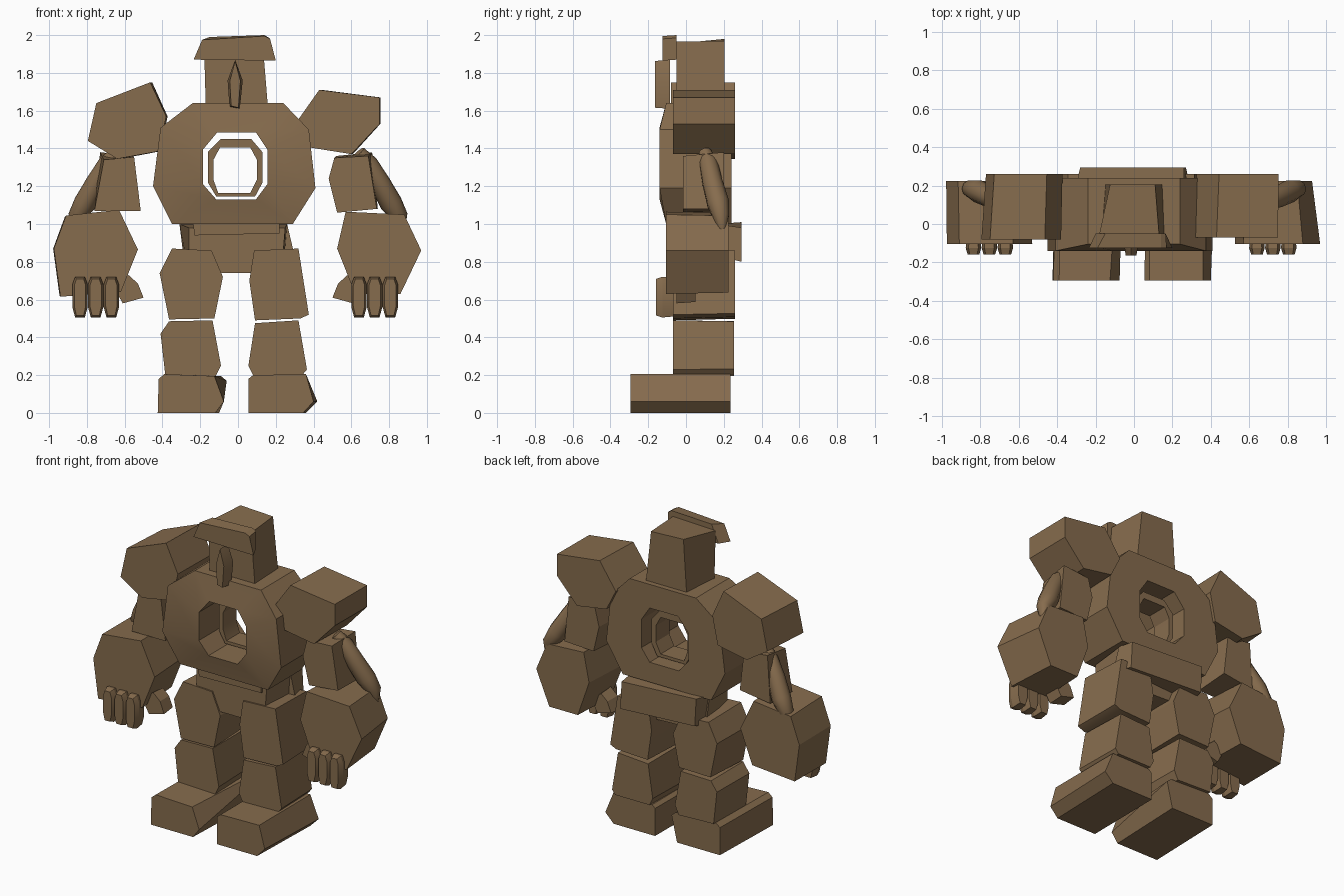
import bpy, bmesh, math
from mathutils import Vector

stone = bpy.data.materials.new("brown_stone")
stone.diffuse_color = (0.24, 0.15, 0.075, 1)


def finish(name, bm, smooth=25):
    bmesh.ops.recalc_face_normals(bm, faces=bm.faces)
    me = bpy.data.meshes.new(name)
    bm.to_mesh(me)
    bm.free()
    me.materials.append(stone)
    ob = bpy.data.objects.new(name, me)
    bpy.context.collection.objects.link(ob)
    bpy.ops.object.select_all(action='DESELECT')
    bpy.context.view_layer.objects.active = ob
    ob.select_set(True)
    bpy.ops.object.shade_smooth_by_angle(angle=math.radians(smooth))
    return ob


def block(name, front, y0, y1, back=None):
    """Rough block: a front outline (x, z) joined to a back outline."""
    bm = bmesh.new()
    f = [bm.verts.new((x, y0, z)) for x, z in front]
    b = [bm.verts.new((x, y1, z)) for x, z in (back or front)]
    n = len(f)
    bm.faces.new(f)
    bm.faces.new(b[::-1])
    for i in range(n):
        j = (i + 1) % n
        bm.faces.new((f[i], f[j], b[j], b[i]))
    return finish(name, bm)


def shaped(pts, sx=1.0, sz=1.0, dx=0.0, dz=0.0):
    """Outline scaled about its centre and shifted."""
    cx = sum(p[0] for p in pts) / len(pts)
    cz = sum(p[1] for p in pts) / len(pts)
    return [(cx + (x - cx) * sx + dx, cz + (z - cz) * sz + dz) for x, z in pts]


def ring(name, outer, inner, y0, y1, chamfer=0.0):
    """Pierced slab; top and bottom edges may lean back at the front."""
    bm = bmesh.new()
    zs = [p[1] for p in outer]
    lean = [chamfer if z in (min(zs), max(zs)) else 0 for z in zs]
    loops = [
        [bm.verts.new((x, y0 + l, z)) for (x, z), l in zip(outer, lean)],
        [bm.verts.new((x, y1, z)) for x, z in outer],
        [bm.verts.new((x, y1, z)) for x, z in inner],
        [bm.verts.new((x, y0, z)) for x, z in inner],
    ]
    n = len(outer)
    for k in range(4):
        a, b = loops[k], loops[(k + 1) % 4]
        for i in range(n):
            j = (i + 1) % n
            bm.faces.new((a[i], a[j], b[j], b[i]))
    return finish(name, bm)


def tube(name, path, sides=10):
    """Smooth tapered tube along (x, y, z, radius) points."""
    bm = bmesh.new()
    rings = []
    for i, p in enumerate(path):
        c = Vector(p[:3])
        d = Vector(path[min(i + 1, len(path) - 1)][:3]) - Vector(path[max(i - 1, 0)][:3])
        q = d.to_track_quat('Z', 'Y')
        rings.append([bm.verts.new(c + q @ Vector((p[3] * math.cos(t), p[3] * math.sin(t), 0)))
                      for t in (2 * math.pi * k / sides for k in range(sides))])
    for a, b in zip(rings, rings[1:]):
        for i in range(sides):
            j = (i + 1) % sides
            bm.faces.new((a[i], a[j], b[j], b[i]))
    bm.faces.new(rings[0])
    bm.faces.new(rings[-1])
    finish(name, bm, 50)


# torso with a pierced core
ring("torso",
     [(-0.24, 1.64), (0.24, 1.64), (0.375, 1.50), (0.41, 1.19),
      (0.29, 1.0), (-0.35, 1.0), (-0.45, 1.20), (-0.41, 1.51)],
     [(-0.11, 1.485), (0.095, 1.485), (0.155, 1.395), (0.155, 1.21),
      (0.095, 1.13), (-0.115, 1.13), (-0.185, 1.21), (-0.185, 1.395)],
     -0.14, 0.24, 0.035)
ring("core_ring",
     [(-0.09, 1.45), (0.07, 1.45), (0.13, 1.38), (0.13, 1.22),
      (0.09, 1.145), (-0.115, 1.145), (-0.16, 1.22), (-0.16, 1.38)],
     [(-0.095, 1.405), (0.065, 1.405), (0.10, 1.34), (0.10, 1.235),
      (0.065, 1.165), (-0.105, 1.165), (-0.13, 1.235), (-0.13, 1.34)],
     0.03, 0.17)

# head, brow and nose
block("head", [(-0.18, 1.955), (0.13, 1.965), (0.16, 1.6), (-0.17, 1.6)], -0.05, 0.205,
      [(-0.125, 1.98), (0.11, 1.97), (0.15, 1.6), (-0.15, 1.6)])
block("brow", [(-0.19, 1.975), (0.14, 1.995), (0.17, 1.98), (0.20, 1.865), (-0.235, 1.87)],
      -0.125, -0.05,
      [(-0.15, 1.99), (0.14, 2.0), (0.165, 1.985), (0.165, 1.87), (-0.2, 1.875)])
nose = [(-0.015, 1.87), (0.025, 1.76), (0.01, 1.61), (-0.045, 1.62), (-0.055, 1.76)]
block("nose", shaped(nose, 0.7, 0.95), -0.165, -0.085, nose)

# shoulders
shoulder_l = [(-0.465, 1.75), (-0.75, 1.64), (-0.795, 1.44), (-0.64, 1.345), (-0.42, 1.385), (-0.38, 1.57)]
shoulder_r = [(0.43, 1.71), (0.75, 1.67), (0.75, 1.53), (0.60, 1.37), (0.38, 1.405), (0.31, 1.54)]
block("left_shoulder", shoulder_l, -0.08, 0.26, shaped(shoulder_l, 0.96, 1, 0.015))
block("right_shoulder", shoulder_r, -0.07, 0.26, shaped(shoulder_r, 0.97, 1, 0.01))

# upper arms
block("left_upper_arm", [(-0.71, 1.34), (-0.55, 1.355), (-0.515, 1.07), (-0.76, 1.07)], -0.015, 0.2,
      [(-0.73, 1.38), (-0.56, 1.36), (-0.53, 1.1), (-0.75, 1.07)])
block("right_upper_arm", [(0.51, 1.35), (0.69, 1.36), (0.735, 1.08), (0.525, 1.06), (0.48, 1.24)], -0.015, 0.2,
      [(0.52, 1.36), (0.71, 1.38), (0.74, 1.08), (0.53, 1.07), (0.49, 1.24)])

# hands: tendon, fist, three fingers and thumb on each side
fist_l = [(-0.91, 1.045), (-0.63, 1.075), (-0.53, 0.865), (-0.62, 0.64), (-0.94, 0.615), (-0.975, 0.87)]
fist_r = [(0.57, 1.065), (0.88, 1.05), (0.97, 0.86), (0.86, 0.63), (0.62, 0.63), (0.525, 0.87)]
block("left_fist", fist_l, -0.105, 0.225, shaped(fist_l, 0.96, 0.97, -0.012))
block("right_fist", fist_r, -0.105, 0.225, shaped(fist_r, 0.86, 0.97, -0.01))
for side, s, x0 in (("left", -1, 0.63), ("right", 1, 0.60)):
    tube(side + "_tendon", [(s * 0.64, 0.10, 1.38, 0.035), (s * 0.69, 0.12, 1.32, 0.05),
                            (s * 0.75, 0.14, 1.22, 0.055), (s * 0.81, 0.17, 1.11, 0.06),
                            (s * 0.855, 0.185, 1.04, 0.045), (s * 0.865, 0.19, 0.97, 0.02)])
    for k in range(3):
        a = x0 + 0.083 * k
        b = a + 0.081
        back = [(s * x, z) for x, z in ((a + 0.015, 0.72), (b - 0.015, 0.72), (b, 0.68),
                                        (b, 0.56), (b - 0.015, 0.505), (a + 0.015, 0.505),
                                        (a, 0.56), (a, 0.68))]
        block(f"{side}_finger_{k + 1}", shaped(back, 0.75, 0.9), -0.158, -0.125, back)
        block(f"{side}_finger_base_{k + 1}", back, -0.125, -0.065, shaped(back, 0.85, 0.95))
    thumb = [(s * x, z) for x, z in ((0.58, 0.73), (0.53, 0.685), (0.50, 0.61), (0.61, 0.58), (0.66, 0.67))]
    block(side + "_thumb", thumb, -0.05, 0.05, shaped(thumb, 0.9, 0.9))

# waist and hips
block("waist", [(-0.24, 1.02), (0.22, 1.02), (0.22, 0.95), (-0.23, 0.94)], -0.075, 0.2)
block("hips", [(-0.26, 0.98), (0.25, 0.98), (0.23, 0.74), (-0.26, 0.74)], -0.06, 0.2,
      [(-0.31, 1.0), (0.26, 1.0), (0.24, 0.74), (-0.28, 0.76)])
block("back_plate", [(-0.31, 1.0), (0.26, 1.0), (0.30, 0.83), (-0.28, 0.80)], 0.17, 0.295,
      [(-0.28, 1.01), (0.26, 0.98), (0.27, 0.80), (-0.27, 0.83)])

# thighs
thigh_l = [(-0.35, 0.87), (-0.14, 0.86), (-0.08, 0.72), (-0.125, 0.50), (-0.365, 0.495), (-0.415, 0.74)]
thigh_r = [(0.085, 0.86), (0.32, 0.87), (0.375, 0.52), (0.33, 0.50), (0.09, 0.49), (0.06, 0.70)]
block("left_thigh", thigh_l, -0.07, 0.26, shaped(thigh_l, 0.95, 0.95))
block("right_thigh", thigh_r, -0.07, 0.26, shaped(thigh_r, 0.95, 0.95))

# shins
shin_l = [(-0.365, 0.485), (-0.135, 0.49), (-0.09, 0.25), (-0.12, 0.19), (-0.385, 0.20), (-0.41, 0.42)]
shin_r = [(0.09, 0.475), (0.32, 0.49), (0.365, 0.23), (0.34, 0.20), (0.08, 0.20), (0.055, 0.25)]
block("left_shin", shin_l, -0.07, 0.255, shaped(shin_l, 0.95, 0.97))
block("right_shin", shin_r, -0.07, 0.255, shaped(shin_r, 0.95, 0.97))

# feet
block("left_foot", [(-0.42, 0.18), (-0.39, 0.205), (-0.125, 0.195), (-0.075, 0.06), (-0.12, 0.0), (-0.425, 0.0)],
      -0.295, 0.235,
      [(-0.41, 0.18), (-0.38, 0.205), (-0.09, 0.195), (-0.06, 0.17), (-0.10, 0.0), (-0.41, 0.0)])
block("right_foot", [(0.055, 0.18), (0.08, 0.2), (0.36, 0.205), (0.40, 0.06), (0.345, 0.0), (0.055, 0.0)],
      -0.295, 0.235,
      [(0.06, 0.18), (0.08, 0.2), (0.36, 0.205), (0.42, 0.06), (0.36, 0.0), (0.06, 0.0)])
